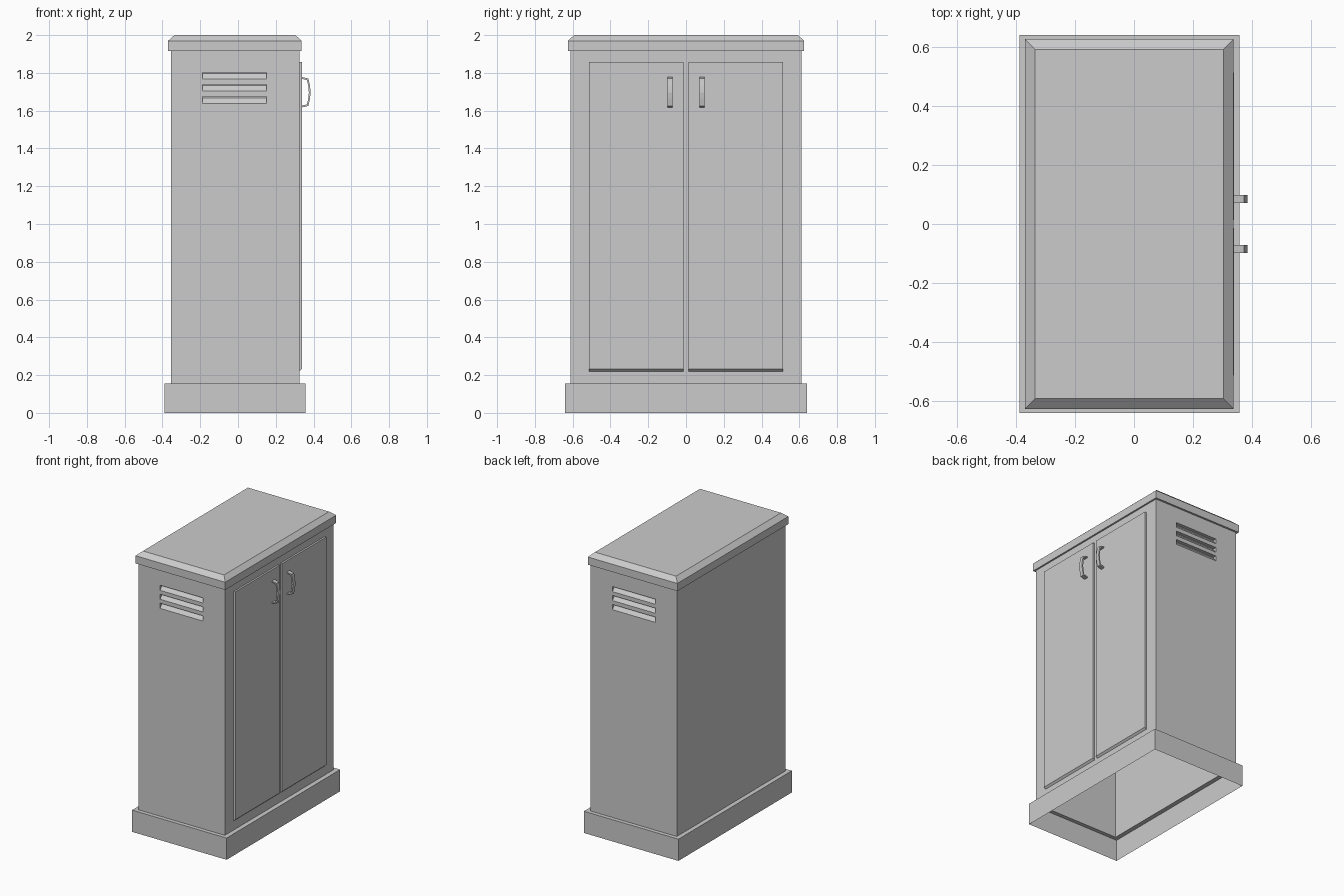
import bpy
import bmesh

if "Cube" in bpy.data.objects:
    bpy.data.objects.remove(bpy.data.objects["Cube"])


def finish(bm, name, recalc=False):
    bmesh.ops.remove_doubles(bm, verts=bm.verts, dist=1e-5)
    if recalc:
        bmesh.ops.recalc_face_normals(bm, faces=bm.faces)
    mesh = bpy.data.meshes.new(name)
    bm.to_mesh(mesh)
    bm.free()
    obj = bpy.data.objects.new(name, mesh)
    bpy.context.collection.objects.link(obj)
    return obj


def face(bm, pts):
    return bm.faces.new([bm.verts.new(p) for p in pts])


def loft(name, rings, close_top=False):
    """Thin rectangular shell; each ring is (x0, x1, half_y, z)."""
    bm = bmesh.new()
    loops = [[bm.verts.new(p) for p in ((x0, -y, z), (x1, -y, z), (x1, y, z), (x0, y, z))]
             for x0, x1, y, z in rings]
    for a, b in zip(loops, loops[1:]):
        for i in range(4):
            j = (i + 1) % 4
            bm.faces.new((a[i], a[j], b[j], b[i]))
    if close_top:
        bm.faces.new(loops[-1])
    return finish(bm, name)


def prism(name, profile, y0, y1):
    """Extrude an (x, z) profile along y."""
    bm = bmesh.new()
    f = face(bm, [(x, y0, z) for x, z in profile])
    ext = bmesh.ops.extrude_face_region(bm, geom=[f])
    for v in ext["geom"]:
        if isinstance(v, bmesh.types.BMVert):
            v.co.y = y1
    return finish(bm, name, True)


# Main dimensions
BX0, BX1, BY = -0.356, 0.325, 0.612
Z0, Z1 = 0.155, 1.915

# Plinth: open underneath, with a ledge in to the body
loft("plinth", [(-0.388, 0.358, 0.64, 0), (-0.388, 0.358, 0.64, Z0), (BX0, BX1, BY, Z0)])

# Lid with chamfered top
loft("lid", [(BX0, BX1, BY, Z1), (-0.37, 0.337, 0.626, Z1),
             (-0.37, 0.337, 0.626, 1.97), (-0.336, 0.304, 0.592, 2.0)], True)

# Body front and back panels
for name, x, s in (("door_side_panel", BX1, 1), ("back_panel", BX0, -1)):
    bm = bmesh.new()
    face(bm, [(x, -BY * s, Z0), (x, BY * s, Z0), (x, BY * s, Z1), (x, -BY * s, Z1)])
    finish(bm, name)

# Side panels with three sloped vent pockets each
VX0, VX1, DEPTH = -0.187, 0.152, 0.025
slots = [(1.638, 1.675), (1.703, 1.739), (1.767, 1.803)]
levels = [Z0] + [z for slot in slots for z in slot] + [Z1]
columns = [BX0, VX0, VX1, BX1]
for name, s in (("left_side_panel", -1), ("right_side_panel", 1)):
    bm = bmesh.new()

    def add(pts):
        pts = [(x, s * y, z) for x, y, z in pts]
        face(bm, pts if s < 0 else pts[::-1])

    for k, (a, b) in enumerate(zip(levels, levels[1:])):
        for c, (x0, x1) in enumerate(zip(columns, columns[1:])):
            if c == 1 and k % 2 == 1:
                inner, t = BY - DEPTH, b - 0.007
                add([(x0, BY, a), (x1, BY, a), (x1, inner, t), (x0, inner, t)])
                add([(x0, inner, t), (x1, inner, t), (x1, inner, b), (x0, inner, b)])
                add([(x0, inner, b), (x1, inner, b), (x1, BY, b), (x0, BY, b)])
                add([(x0, BY, a), (x0, inner, t), (x0, inner, b), (x0, BY, b)])
                add([(x1, BY, b), (x1, inner, b), (x1, inner, t), (x1, BY, a)])
            else:
                add([(x0, BY, a), (x1, BY, a), (x1, BY, b), (x0, BY, b)])
    finish(bm, name)

# Doors (sloped lower edge) and bowed handles, mirrored across y
door = [(BX1, 0.22), (0.338, 0.232), (0.338, 1.858), (BX1, 1.858)]
handle = [(0.337, 1.778), (0.373, 1.77), (0.381, 1.73), (0.385, 1.697), (0.381, 1.664),
          (0.373, 1.625), (0.337, 1.617), (0.337, 1.626), (0.365, 1.633), (0.372, 1.664),
          (0.375, 1.697), (0.372, 1.73), (0.365, 1.762), (0.337, 1.769)]
for side, s in (("left", -1), ("right", 1)):
    prism(side + "_door", door, s * 0.014, s * 0.513)
    prism(side + "_handle", handle, s * 0.071, s * 0.099)
